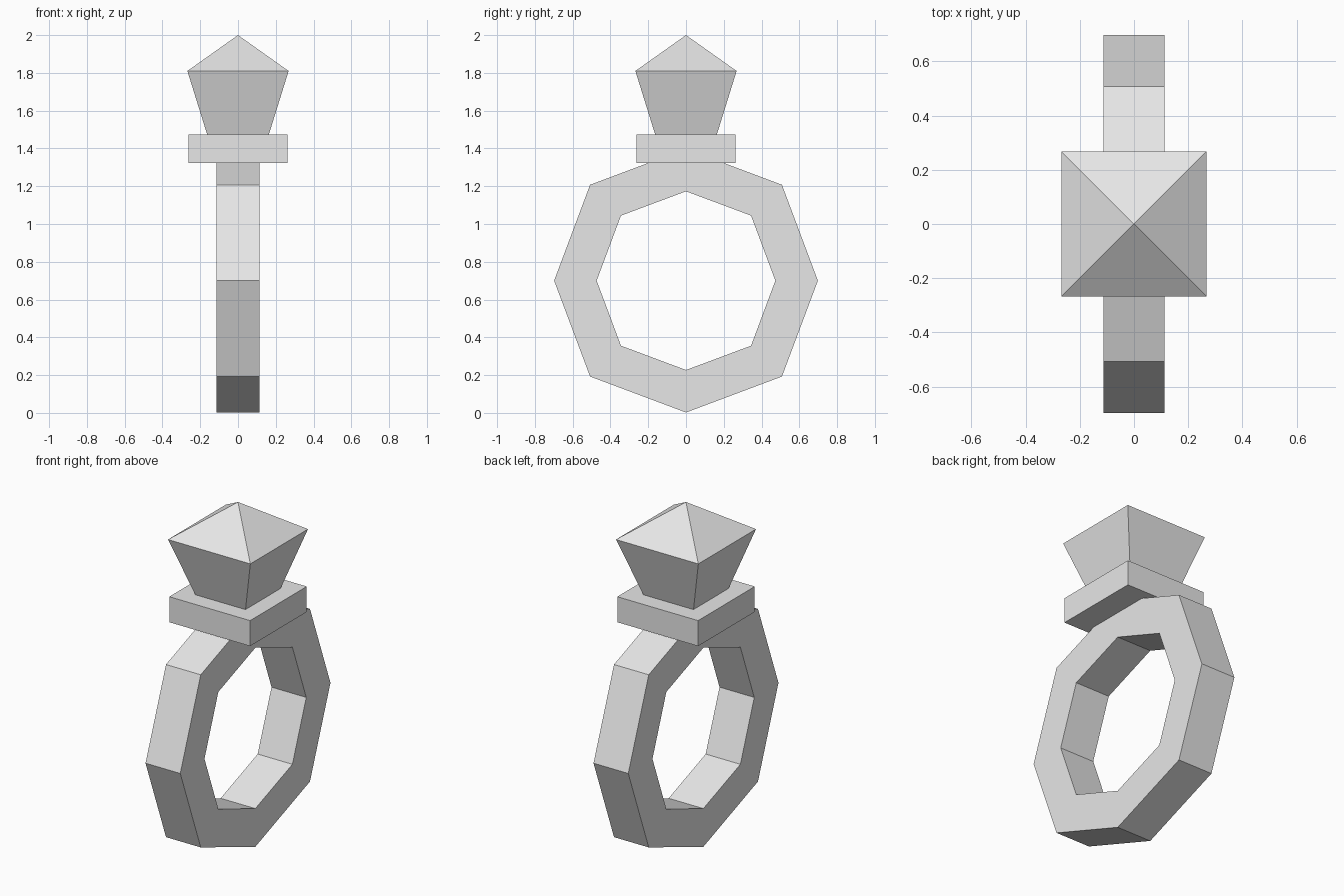
import bpy
import bmesh
import math

cube = bpy.data.objects.get("Cube")
if cube:
    bpy.data.objects.remove(cube, do_unlink=True)

grey = bpy.data.materials.new("light_grey")
grey.use_nodes = True
grey.diffuse_color = (0.8, 0.8, 0.8, 1)
grey.node_tree.nodes["Principled BSDF"].inputs["Base Color"].default_value = (0.8, 0.8, 0.8, 1)


def finish(name, bm):
    bmesh.ops.recalc_face_normals(bm, faces=bm.faces)
    mesh = bpy.data.meshes.new(name)
    bm.to_mesh(mesh)
    bm.free()
    mesh.materials.append(grey)
    obj = bpy.data.objects.new(name, mesh)
    bpy.context.collection.objects.link(obj)
    return obj


def square_stack(name, levels):
    """Loft square sections given as (half width, height); zero width makes a point."""
    bm = bmesh.new()
    loops = []
    for half, z in levels:
        if half == 0:
            loops.append([bm.verts.new((0, 0, z))] * 4)
        else:
            loops.append([bm.verts.new((sx * half, sy * half, z))
                          for sx, sy in ((-1, -1), (1, -1), (1, 1), (-1, 1))])
    bm.faces.new(loops[0])
    if levels[-1][0]:
        bm.faces.new(loops[-1])
    for low, high in zip(loops, loops[1:]):
        for i in range(4):
            j = (i + 1) % 4
            corners = [low[i], low[j], high[j], high[i]]
            bm.faces.new(list(dict.fromkeys(corners)))
    return finish(name, bm)


def octagon_band(name, half_width, centre_z, outer, inner):
    """Eight-sided ring about the x axis; radii are (axis corners, diagonal corners)."""
    bm = bmesh.new()
    sections = []
    for i in range(8):
        a = i * math.pi / 4
        sections.append([
            bm.verts.new((x, r[i % 2] * math.cos(a), centre_z + r[i % 2] * math.sin(a)))
            for x, r in ((-half_width, outer), (half_width, outer),
                         (half_width, inner), (-half_width, inner))])
    for i in range(8):
        here, there = sections[i], sections[(i + 1) % 8]
        for k in range(4):
            m = (k + 1) % 4
            bm.faces.new((here[k], here[m], there[m], there[k]))
    return finish(name, bm)


# Finger band
octagon_band("ring_band", 0.113, 0.70, (0.698, 0.718), (0.473, 0.487))
# Flat square mount
square_stack("gem_mount", [(0.263, 1.323), (0.263, 1.473)])
# Flared gem with a pyramid crown
square_stack("gem", [(0.163, 1.473), (0.268, 1.81), (0, 2.0)])
